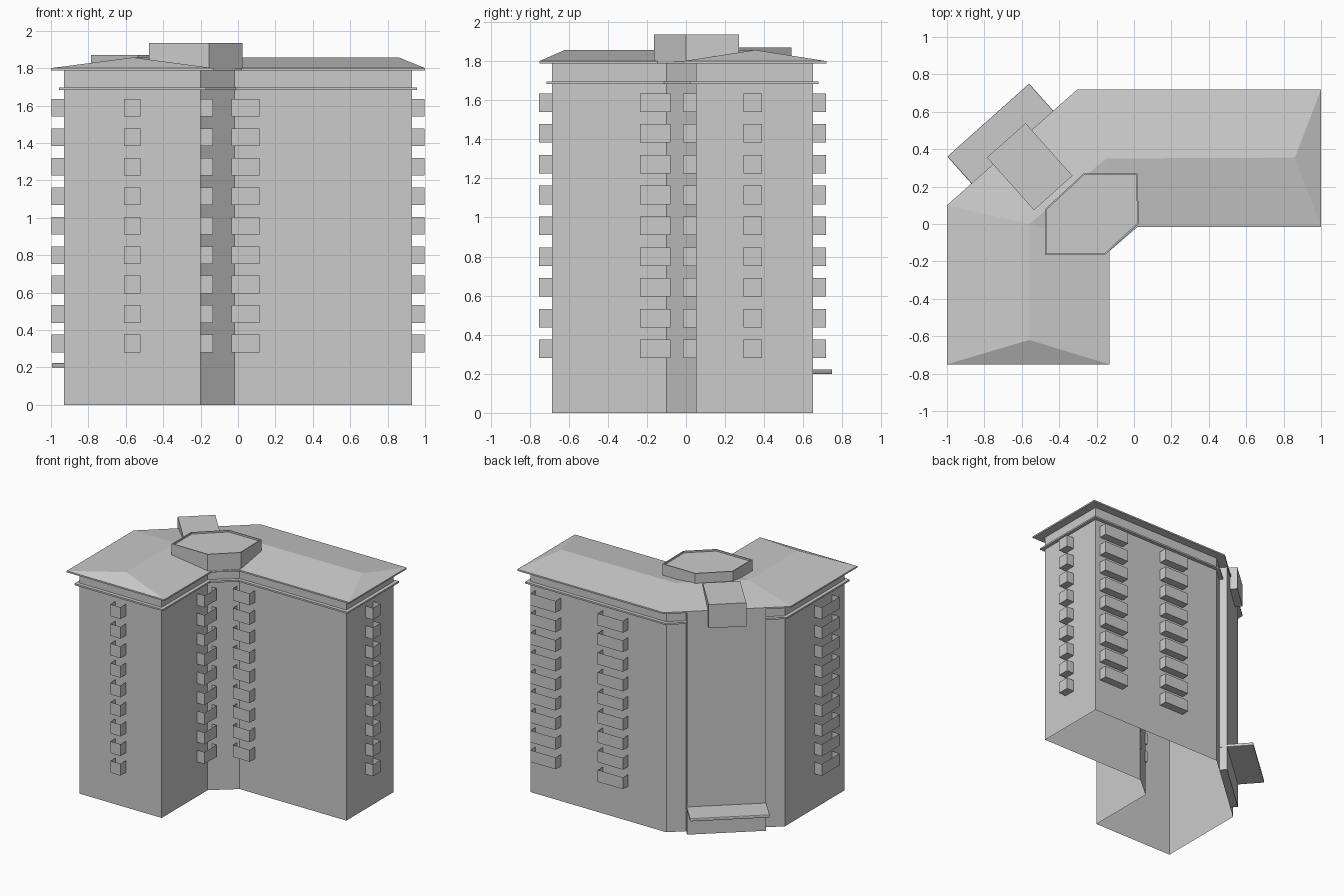
import bpy, bmesh
from mathutils import Vector

if "Cube" in bpy.data.objects:
    bpy.data.objects.remove(bpy.data.objects["Cube"])


def make(name, verts, faces):
    me = bpy.data.meshes.new(name)
    me.from_pydata([tuple(v) for v in verts], [], faces)
    bm = bmesh.new()
    bm.from_mesh(me)
    bmesh.ops.recalc_face_normals(bm, faces=bm.faces)
    bm.to_mesh(me)
    bm.free()
    ob = bpy.data.objects.new(name, me)
    bpy.context.collection.objects.link(ob)
    return ob


def loft(name, rings, bottom=False, top=False):
    """Join a stack of (outline, z) rings."""
    n = len(rings[0][0])
    verts = [(p[0], p[1], z) for pts, z in rings for p in pts]
    faces = [(r * n + i, r * n + (i + 1) % n, (r + 1) * n + (i + 1) % n, (r + 1) * n + i)
             for r in range(len(rings) - 1) for i in range(n)]
    if bottom:
        faces.append(tuple(range(n)))
    if top:
        faces.append(tuple(range((len(rings) - 1) * n, len(rings) * n)))
    return make(name, verts, faces)


def offset(pts, d):
    """Mitred outward offset of a counter-clockwise outline."""
    out = []
    for i, p in enumerate(pts):
        p = Vector(p)
        a = (p - Vector(pts[i - 1])).normalized()
        b = (Vector(pts[(i + 1) % len(pts)]) - p).normalized()
        na, nb = Vector((a.y, -a.x)), Vector((b.y, -b.x))
        out.append(p + (na + nb) * d / (1 + na.dot(nb)))
    return out


# walls: L-shaped plan with cut corners, open at the ground
plan = [(-0.93, -0.685), (-0.2, -0.685), (-0.2, -0.1), (-0.02, 0.05),
        (0.93, 0.05), (0.93, 0.65), (-0.28, 0.65), (-0.93, 0.07)]
loft("walls", [(plan, 0), (plan, 1.79)])

# cornice band below the eaves
wide = offset(plan, 0.028)
loft("cornice", [(plan, 1.682), (wide, 1.682), (wide, 1.695), (plan, 1.695)])

# hipped roof with a thin eaves edge
eave = [(-1, -0.75), (-0.132, -0.75), (-0.132, -0.145), (0.02, -0.015),
        (1, -0.015), (1, 0.718), (-0.305, 0.718), (-1, 0.1)]
ridge = [(-0.56, -0.62), (-0.56, 0.0), (-0.15, 0.35), (0.86, 0.355)]
verts = ([(x, y, 1.788) for x, y in eave] + [(x, y, 1.8) for x, y in eave]
         + [(x, y, 1.857) for x, y in ridge])
faces = [tuple(range(8))] + [(i, (i + 1) % 8, (i + 1) % 8 + 8, i + 8) for i in range(8)]
faces += [(8, 9, 16), (9, 10, 17, 16), (10, 11, 18, 17), (11, 12, 19, 18),
          (12, 13, 19), (13, 14, 18, 19), (14, 15, 17, 18), (15, 8, 16, 17)]
make("roof", verts, faces)

# six-sided roof housing with a low parapet
hexa = [(-0.475, -0.165), (-0.155, -0.165), (0.025, 0.0),
        (0.02, 0.27), (-0.27, 0.27), (-0.475, 0.08)]
inner = offset(hexa, -0.008)
loft("roof_housing", [(hexa, 1.79), (hexa, 1.935), (inner, 1.935), (inner, 1.922)],
     bottom=True, top=True)

# parts aligned with the cut back corner
a, b = Vector(plan[7]), Vector(plan[6])
mid, t = (a + b) / 2, (b - a).normalized()
n = Vector((-t.y, t.x))


def corner_box(name, half, d0, d1, z0, z1):
    pts = [mid + t * s * half + n * d for s, d in ((-1, d0), (1, d0), (1, d1), (-1, d1))]
    return loft(name, [(pts, z0), (pts, z1)], bottom=True, top=True)


corner_box("stair_bay", 0.29, 0.0, 0.06, 0, 1.79)
corner_box("lift_housing", 0.138, -0.26, 0.117, 1.68, 1.87)
canopy = corner_box("entrance_canopy", 0.293, 0.0, 0.262, 0.198, 0.223)
bev = canopy.modifiers.new("soft_edge", 'BEVEL')
bev.width = 0.006
bev.segments = 2


# balconies: open-topped trays in nine-storey columns
def balconies(name, start, end, out, depth=0.066):
    s, e, d = Vector(start), Vector(end), Vector(out) * depth
    verts, faces = [], []
    for k in range(9):
        z, o = 0.28 + k * 0.1575, len(verts)
        for h in (z, z + 0.095):
            verts += [(p.x, p.y, h) for p in (s, e, e + d, s + d)]
        faces += [tuple(o + i for i in f) for f in
                  ((0, 1, 2, 3), (1, 2, 6, 5), (2, 3, 7, 6), (3, 0, 4, 7))]
    make(name, verts, faces)


balconies("balconies_front_end", (-0.61, -0.685), (-0.52, -0.685), (0, -1))
balconies("balconies_inner_side", (-0.2, -0.235), (-0.2, -0.08), (1, 0))
balconies("balconies_inner_front", (-0.035, 0.05), (0.115, 0.05), (0, -1))
balconies("balconies_right_end", (0.93, 0.295), (0.93, 0.39), (1, 0))
balconies("balconies_back_outer", (0.66, 0.65), (0.885, 0.65), (0, 1))
balconies("balconies_back_inner", (0.06, 0.65), (0.285, 0.65), (0, 1))
balconies("balconies_left_side", (-0.93, -0.53), (-0.93, -0.305), (-1, 0))
